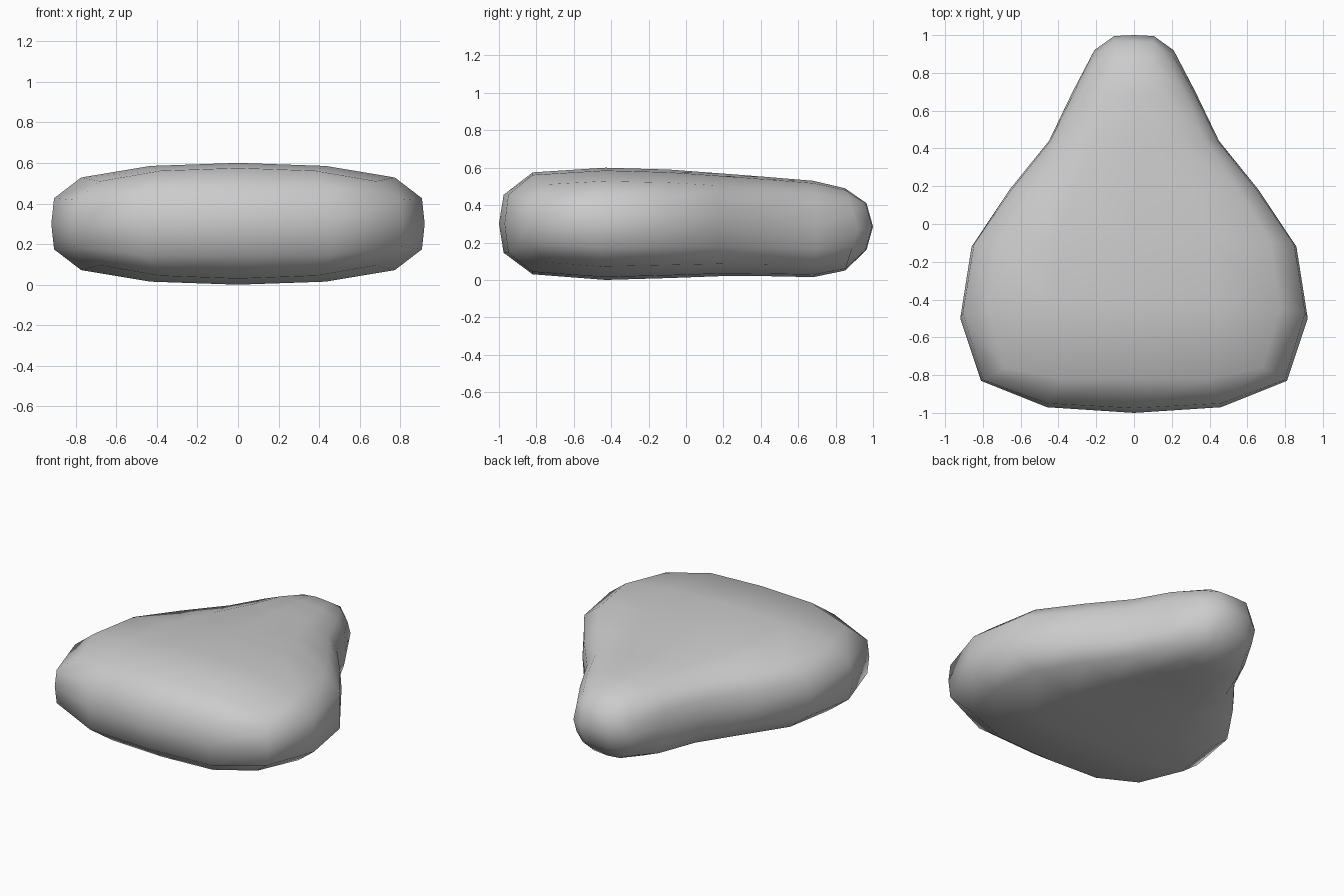
import bpy, bmesh

if "Cube" in bpy.data.objects:
    bpy.data.objects.remove(bpy.data.objects["Cube"])

# Cross-section on a 4x4 lattice border, as fractions of half width / half height
def section(i, k):
    a, b = abs(i), abs(k)
    if b == 2:
        x, z = [(0, 1), (0.47, 0.95), (0.84, 0.76)][a]
    else:
        x, z = [(1, 0), (0.985, 0.42)][b]
    return (x if i > 0 else -x), (z if k > 0 else -z)

border = ([(i, -2) for i in range(-2, 2)] + [(2, k) for k in range(-2, 2)]
          + [(i, 2) for i in range(2, -2, -1)] + [(-2, k) for k in range(2, -2, -1)])

# Rows from front to back: y, half width, top z, bottom z, y shift at top/bottom, y shift at corners
rows = [(-0.83, 0.81, 0.575, 0.03, 0.01, 0.06),
        (-0.50, 0.92, 0.60, 0.00, 0.07, 0.0),
        (-0.12, 0.86, 0.59, 0.01, 0.03, 0.0),
        (0.18, 0.66, 0.57, 0.02, 0.0, 0.0),
        (0.44, 0.45, 0.55, 0.02, 0.0, 0.0),
        (0.70, 0.325, 0.53, 0.015, -0.02, 0.0),
        (0.92, 0.21, 0.49, 0.05, -0.07, 0.0)]

bm = bmesh.new()
rings = []
for y, w, top, bot, shift, corner in rows:
    ring = {}
    for i, k in border:
        x, z = section(i, k)
        cy = y + shift * abs(z) + (corner if abs(i) == 2 and abs(k) == 2 else 0)
        ring[i, k] = bm.verts.new((x * w, cy, (top + bot) / 2 + z * (top - bot) / 2))
    rings.append(ring)

# Skin between rows
for a, b in zip(rings, rings[1:]):
    for p, q in zip(border, border[1:] + border[:1]):
        bm.faces.new((a[p], a[q], b[q], b[p]))

# Rounded end caps; y listed for centre, top/bottom, side, diagonal
def cap(ring, dx, dz, zc, ys):
    grid = dict(ring)
    for i in (-1, 0, 1):
        for k in (-1, 0, 1):
            grid[i, k] = bm.verts.new((i * dx, ys[2 * abs(i) + abs(k)], zc + k * dz))
    for i in range(-2, 2):
        for k in range(-2, 2):
            bm.faces.new((grid[i, k], grid[i + 1, k], grid[i + 1, k + 1], grid[i, k + 1]))

cap(rings[0], 0.46, 0.155, 0.30, (-1.0, -0.975, -0.97, -0.95))
cap(rings[-1], 0.105, 0.125, 0.285, (1.0, 0.965, 0.995, 0.96))

bmesh.ops.recalc_face_normals(bm, faces=bm.faces)
mesh = bpy.data.meshes.new("cushion_body")
bm.to_mesh(mesh)
bm.free()
for p in mesh.polygons:
    p.use_smooth = True
body = bpy.data.objects.new("cushion_body", mesh)
bpy.context.collection.objects.link(body)
